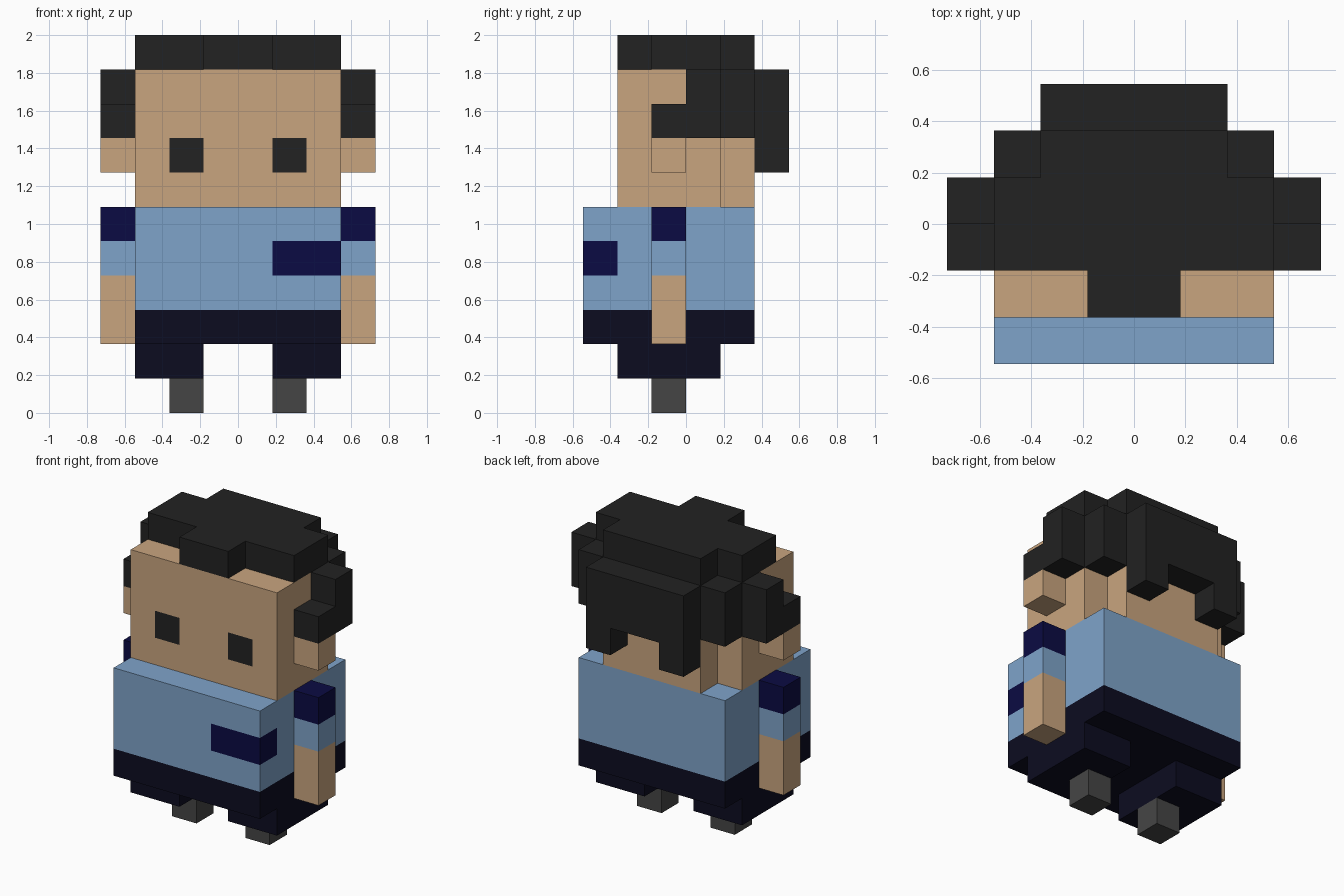
import bpy, bmesh
from mathutils import Vector

if "Cube" in bpy.data.objects:
    bpy.data.objects.remove(bpy.data.objects["Cube"])

U = 2 / 11  # one block; all sizes below are in blocks


def mat(name, rgb):
    lin = [(c / 255 / 12.92) if c <= 10 else ((c / 255 + 0.055) / 1.055) ** 2.4 for c in rgb]
    m = bpy.data.materials.new(name)
    m.diffuse_color = (*lin, 1)
    m.use_nodes = True
    m.node_tree.nodes["Principled BSDF"].inputs["Base Color"].default_value = m.diffuse_color
    return m


SKIN = mat("skin", (201, 165, 127))
HAIR = mat("black hair", (34, 34, 34))
SHIRT = mat("light blue shirt", (127, 164, 202))
NAVY = mat("navy trim", (11, 11, 67))
PANTS = mat("dark trousers", (12, 12, 32))
SHOE = mat("grey shoe", (69, 69, 69))


def block(name, x, y, z, mats, cuts=(), rule=None):
    """Box spanning x, y, z ranges; cuts are (axis, position) and rule(centre, normal) picks a colour."""
    bm = bmesh.new()
    bmesh.ops.create_cube(bm, size=1)
    for v in bm.verts:
        v.co = Vector([r[0] + (c + 0.5) * (r[1] - r[0]) for c, r in zip(v.co, (x, y, z))])
    for axis, pos in cuts:
        n = Vector((0, 0, 0))
        n[axis] = 1
        bmesh.ops.bisect_plane(bm, geom=bm.verts[:] + bm.edges[:] + bm.faces[:],
                               plane_co=n * pos, plane_no=n)
    bm.normal_update()
    if rule:
        for f in bm.faces:
            f.material_index = int(rule(f.calc_center_median(), f.normal))
    bmesh.ops.scale(bm, vec=(U, U, U), verts=bm.verts)
    me = bpy.data.meshes.new(name)
    bm.to_mesh(me)
    bm.free()
    for m in mats:
        me.materials.append(m)
    ob = bpy.data.objects.new(name, me)
    bpy.context.collection.objects.link(ob)
    return ob


def pair(name, x, y, z, mats, **kw):
    block("right_" + name, x, y, z, mats, **kw)
    block("left_" + name, (-x[1], -x[0]), y, z, mats, **kw)


# Legs and hips
pair("shoe", (1, 2), (-1, 0), (0, 1), [SHOE])
pair("trouser_leg", (1, 3), (-2, 1), (1, 2), [PANTS])
block("hips", (-3, 3), (-3, 2), (2, 3), [PANTS])

# Shirt with a navy pocket wrapping round one front corner
block("shirt", (-3, 3), (-3, 2), (3, 6), [SHIRT, NAVY],
      cuts=[(0, 1), (1, -2), (2, 4), (2, 5)],
      rule=lambda c, n: 4 < c.z < 5 and c.x > 1 and (n.y < -0.5 or (n.x > 0.5 and c.y < -2)))

# Arms: bare forearm, blue sleeve, navy shoulder
pair("arm", (3, 4), (-1, 0), (2, 6), [SKIN, SHIRT, NAVY], cuts=[(2, 4), (2, 5)],
     rule=lambda c, n: 0 if c.z < 4 else 1 if c.z < 5 else 2)

# Head with eyes on the front face
block("head", (-3, 3), (-2, 1), (6, 10), [SKIN, HAIR],
      cuts=[(0, -2), (0, -1), (0, 1), (0, 2), (2, 7), (2, 8)],
      rule=lambda c, n: n.y < -0.5 and 7 < c.z < 8 and 1 < abs(c.x) < 2)
block("head_back", (-2, 2), (1, 2), (6, 10), [SKIN])
pair("ear", (3, 4), (-1, 0), (7, 8), [SKIN])

# Hair
block("hair_top", (-3, 3), (-1, 1), (10, 11), [HAIR])
block("hair_fringe", (-1, 1), (-2, -1), (10, 11), [HAIR])
block("hair_crown", (-2, 2), (1, 2), (10, 11), [HAIR])
block("hair_back", (-2, 2), (2, 3), (8, 10), [HAIR])
pair("hair_back_lock", (1, 2), (2, 3), (7, 8), [HAIR])
pair("hair_corner", (2, 3), (1, 2), (8, 10), [HAIR])
pair("hair_side", (3, 4), (0, 1), (8, 10), [HAIR])
pair("sideburn", (3, 4), (-1, 0), (8, 9), [HAIR])
